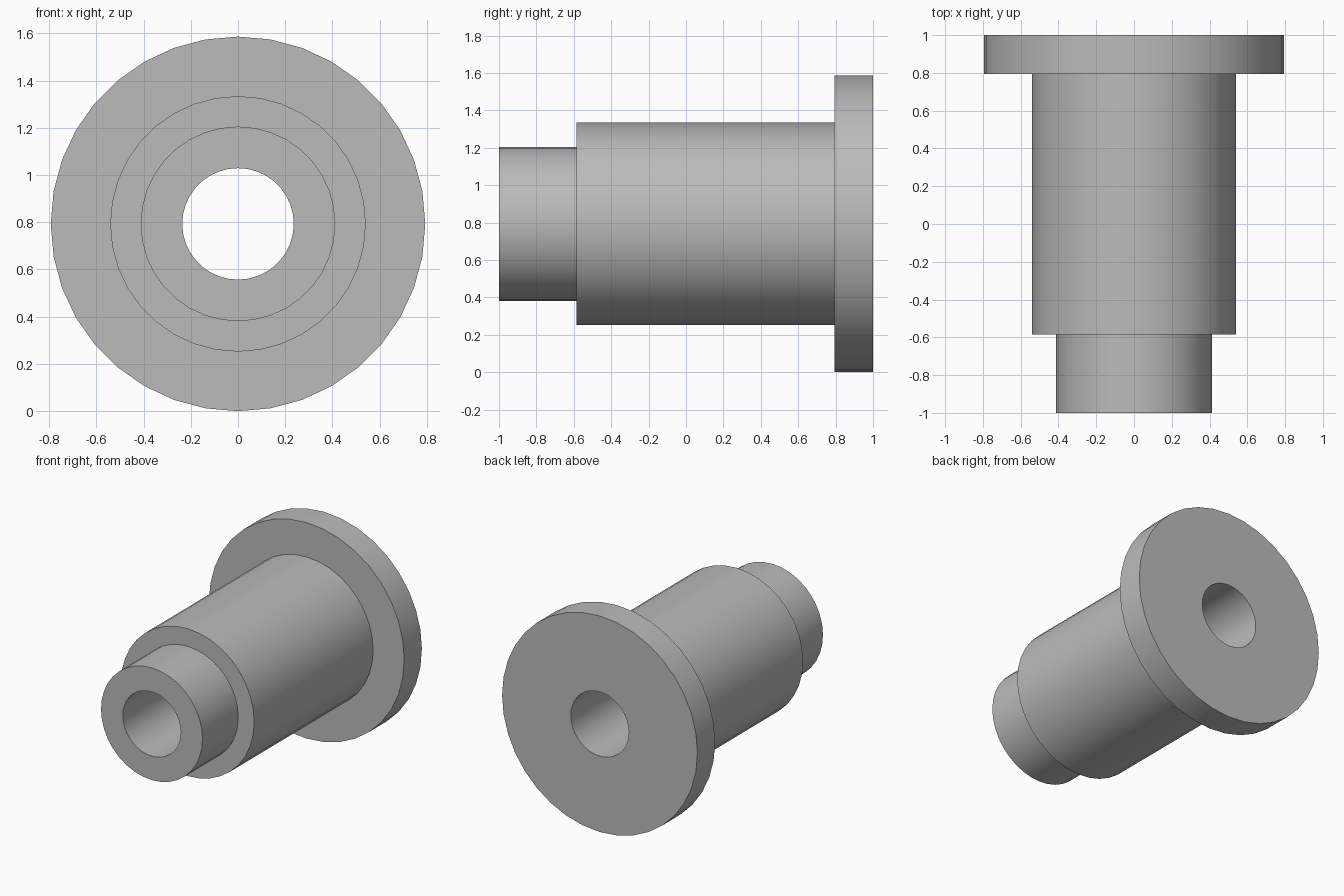
import bpy
import bmesh
from math import radians, tau
from mathutils import Vector

SIDES = 36
CENTRE_Z = 0.793

# Remove the default cube
cube = bpy.data.objects.get("Cube")
if cube:
    bpy.data.objects.remove(cube, do_unlink=True)

# Plain grey metal
grey = bpy.data.materials.new("grey_metal")
grey.use_nodes = True
colour = (0.5, 0.5, 0.5, 1.0)
grey.diffuse_color = colour
grey.node_tree.nodes["Principled BSDF"].inputs["Base Color"].default_value = colour

# Closed half-section (radius, y): bore, neck, body, flange
section = [
    (0.236, -1.0), (0.412, -1.0),
    (0.412, -0.585), (0.541, -0.585),
    (0.541, 0.795), (0.793, 0.795),
    (0.793, 1.0), (0.236, 1.0),
]


def turned_part(name, profile, material):
    """Turn a closed section about the y axis."""
    bm = bmesh.new()
    verts = [bm.verts.new((0, y, r)) for r, y in profile]
    edges = [bm.edges.new((v, verts[(i + 1) % len(verts)])) for i, v in enumerate(verts)]
    bmesh.ops.spin(bm, geom=verts + edges, cent=Vector(), axis=(0, 1, 0),
                   angle=tau, steps=SIDES, use_merge=True)
    bmesh.ops.remove_doubles(bm, verts=bm.verts, dist=0.0001)
    bmesh.ops.recalc_face_normals(bm, faces=bm.faces)
    mesh = bpy.data.meshes.new(name)
    bm.to_mesh(mesh)
    bm.free()
    mesh.materials.append(material)
    obj = bpy.data.objects.new(name, mesh)
    bpy.context.collection.objects.link(obj)
    return obj


bushing = turned_part("flanged_bushing", section, grey)
bushing.location.z = CENTRE_Z

# Smooth barrels, crisp shoulders
bpy.ops.object.select_all(action="DESELECT")
bushing.select_set(True)
bpy.context.view_layer.objects.active = bushing
bpy.ops.object.shade_smooth_by_angle(angle=radians(30))
